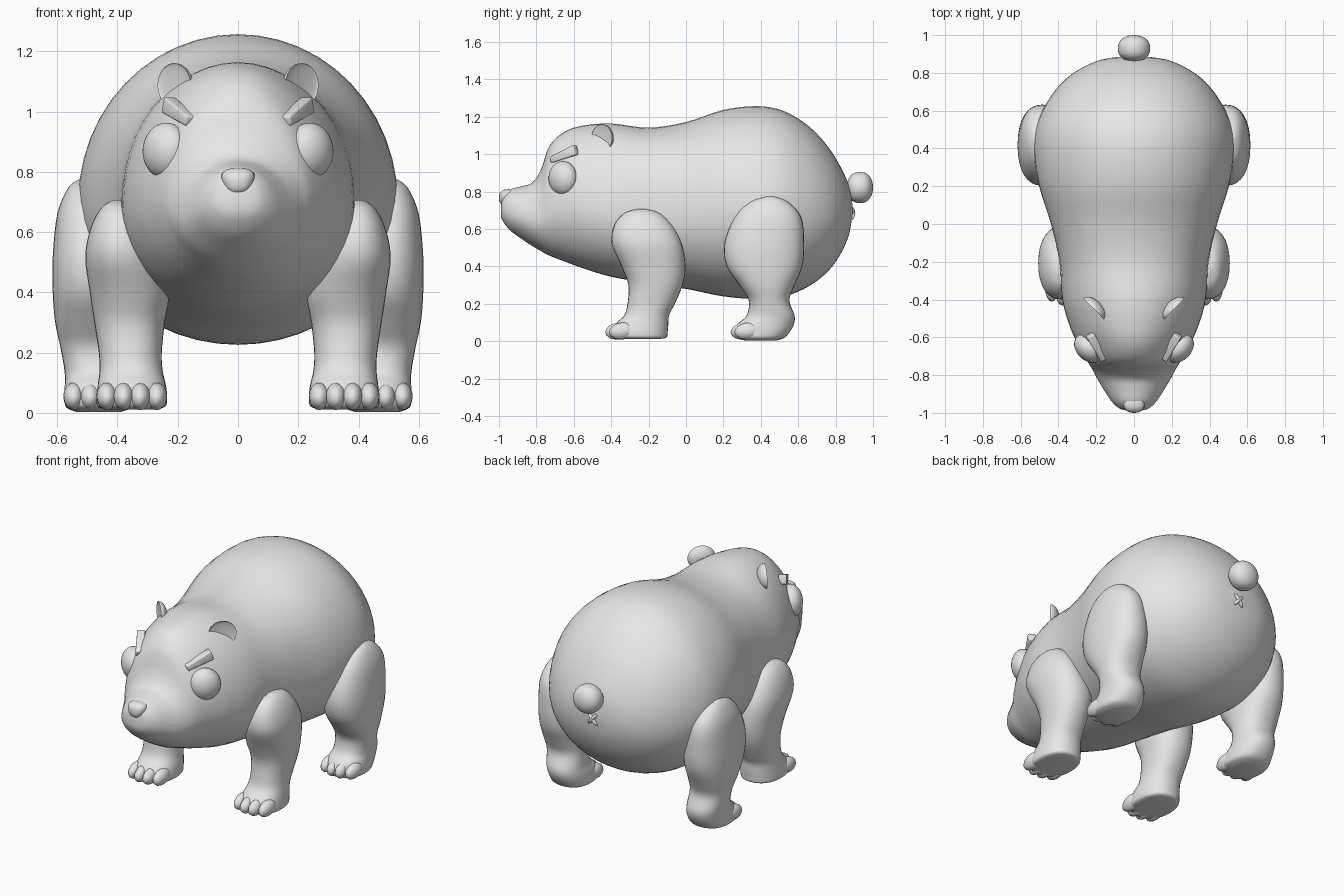
import bpy
import bmesh
from math import sin, cos, pi, radians, copysign
from mathutils import Matrix, Vector, Euler

default_cube = bpy.data.objects.get("Cube")
if default_cube:
    bpy.data.objects.remove(default_cube, do_unlink=True)

# One plain grey for the whole figure
GREY = (0.8, 0.8, 0.8, 1)
grey = bpy.data.materials.new("plain grey")
grey.use_nodes = True
grey.diffuse_color = GREY
grey.node_tree.nodes["Principled BSDF"].inputs["Base Color"].default_value = GREY


def finish(bm, name, mirrored=False):
    """Turn a bmesh into a smooth object, optionally mirrored across x."""
    bmesh.ops.recalc_face_normals(bm, faces=bm.faces)
    mesh = bpy.data.meshes.new(name)
    bm.to_mesh(mesh)
    bm.free()
    mesh.materials.append(grey)
    obj = bpy.data.objects.new(name, mesh)
    bpy.context.collection.objects.link(obj)
    bpy.ops.object.select_all(action='DESELECT')
    obj.select_set(True)
    bpy.context.view_layer.objects.active = obj
    bpy.ops.object.shade_smooth_by_angle(angle=radians(50))
    if mirrored:
        mirror = obj.modifiers.new("mirror", 'MIRROR')
        mirror.use_mirror_merge = False


def refine(rows, steps):
    """Catmull-Rom interpolation of a short list of section rows."""
    pts = [Vector(r) for r in rows]
    out = []
    for i in range(len(pts) - 1):
        a, b, c = pts[max(i - 1, 0)], pts[i], pts[i + 1]
        d = pts[min(i + 2, len(pts) - 1)]
        for k in range(steps):
            t = k / steps
            out.append(b + (c - a) * (t / 2)
                       + (a * 2 - b * 5 + c * 4 - d) * (t * t / 2)
                       + (b * 3 - a - c * 3 + d) * (t ** 3 / 2))
    return out + [pts[-1]]


def loft(bm, rows, section, sides, steps):
    """Skin a stack of closed sections and cap both ends."""
    rings = []
    for row in refine(rows, steps):
        rings.append([bm.verts.new(section(row, 2 * pi * i / sides))
                      for i in range(sides)])
    for low, high in zip(rings, rings[1:]):
        for i in range(sides):
            j = (i + 1) % sides
            bm.faces.new((low[i], low[j], high[j], high[i]))
    bm.faces.new(rings[0])
    bm.faces.new(rings[-1])


def ball(bm, centre, radii, turn=(0, 0, 0), shape=None, detail=24):
    """Add an ellipsoid, reshaped while still a unit sphere."""
    made = bmesh.ops.create_uvsphere(bm, u_segments=detail,
                                     v_segments=detail // 2, radius=1)
    place = Matrix.LocRotScale(Vector(centre),
                               Euler([radians(a) for a in turn]), Vector(radii))
    for v in made["verts"]:
        if shape:
            shape(v.co)
        v.co = place @ v.co


def rounded(value, power):
    return copysign(abs(value) ** power, value)


# Body and head: y, top, bottom, half width, fullness of the upper half
BODY = [
    (-.99, .72, .67, .025, 0), (-.978, .775, .64, .075, 0),
    (-.94, .812, .592, .118, 0), (-.88, .828, .548, .158, 0),
    (-.82, .85, .508, .194, 0), (-.775, .92, .482, .217, -.04),
    (-.73, 1.045, .458, .245, -.09), (-.65, 1.12, .427, .29, -.12),
    (-.55, 1.153, .39, .337, -.08), (-.4, 1.164, .345, .38, 0),
    (-.2, 1.142, .31, .395, .14), (0, 1.172, .28, .44, .14),
    (.2, 1.237, .24, .502, .06), (.38, 1.257, .226, .53, 0),
    (.52, 1.232, .238, .517, 0), (.65, 1.155, .29, .457, 0),
    (.75, 1.052, .365, .38, 0), (.82, .945, .455, .288, 0),
    (.87, .835, .565, .172, 0), (.89, .73, .68, .03, 0),
]


def body_section(row, a):
    y, top, bottom, half, fullness = row
    # The head is widest lower down than the rump
    t = min(1, max(0, (.3 - y) / .8))
    middle = bottom + (.46 - .04 * t * t * (3 - 2 * t)) * (top - bottom)
    up = max(0, sin(a))
    reach = top - middle if up else middle - bottom
    return (half * (1 + fullness * up ** 1.5) * cos(a), y,
            middle + reach * sin(a))


bm = bmesh.new()
loft(bm, BODY, body_section, 48, 4)
finish(bm, "body")

# Legs: z, front y, back y, inner x, outer x
FRONT_LEG = [
    (.707, -.26, -.22, .37, .41), (.685, -.33, -.14, .33, .45),
    (.62, -.383, -.072, .29, .487), (.52, -.397, -.022, .26, .507),
    (.4, -.345, -.003, .228, .492), (.3, -.308, -.018, .243, .477),
    (.2, -.313, -.06, .253, .462), (.14, -.33, -.09, .25, .46),
    (.095, -.375, -.094, .24, .465), (.05, -.4, -.098, .235, .47),
    (.02, -.39, -.105, .242, .465), (.012, -.34, -.15, .28, .43),
]
HIND_LEG = [
    (.775, .43, .47, .48, .53), (.745, .34, .545, .44, .565),
    (.66, .258, .617, .39, .6), (.52, .205, .632, .358, .615),
    (.4, .218, .622, .353, .615), (.3, .285, .58, .36, .607),
    (.22, .335, .553, .365, .59), (.14, .325, .58, .36, .576),
    (.095, .28, .578, .35, .575), (.05, .26, .555, .345, .576),
    (.018, .27, .525, .352, .57), (.003, .32, .48, .39, .535),
]


def leg_section(row, a):
    z, front, back, inner, outer = row
    return ((inner + outer) / 2 + (outer - inner) / 2 * rounded(cos(a), .88),
            (front + back) / 2 + (back - front) / 2 * rounded(sin(a), .88), z)


for name, rows, toe_x, toe_y in (("front", FRONT_LEG, .27, -.36),
                                 ("hind", HIND_LEG, .38, .31)):
    bm = bmesh.new()
    loft(bm, rows, leg_section, 32, 4)
    finish(bm, name + "_legs", True)
    bm = bmesh.new()
    for i in range(4):
        setback = .02 if i in (0, 3) else 0
        ball(bm, (toe_x + i * .055, toe_y + setback, .055),
             (.035, .072, .045), (8, 0, 0), detail=16)
    finish(bm, name + "_toes", True)

# Eyes
bm = bmesh.new()
ball(bm, (.239, -.657, .87), (.088, .066, .093), (0, -12, 45), detail=32)
finish(bm, "eyes", True)


# Cupped ears
def cup(co):
    if co.y < 0:
        co.y *= -.2


bm = bmesh.new()
ball(bm, (.212, -.45, 1.088), (.078, .045, .073), (0, 0, 45), cup, 32)
finish(bm, "ears", True)

# Slanted brows, taller at the outer end
bm = bmesh.new()
bmesh.ops.create_cube(bm, size=1)
for v in bm.verts:
    v.co.z *= 1 + .5 * v.co.x
    v.co = Vector((v.co.x * .16, v.co.y * .045, v.co.z * .045))
bmesh.ops.bevel(bm, geom=bm.edges[:], offset=.007, segments=3,
                profile=.5, affect='EDGES')
tilt = Matrix.Rotation(radians(59), 4, 'Z') @ Matrix.Rotation(radians(-20), 4, 'Y')
bmesh.ops.transform(bm, verts=bm.verts,
                    matrix=Matrix.Translation((.194, -.652, .996)) @ tilt)
finish(bm, "brows", True)


# Nose, wider at the top
def nose_shape(co):
    for i in range(3):
        co[i] = rounded(co[i], .8)
    co.x *= .88 + .22 * co.z


bm = bmesh.new()
ball(bm, (0, -.95, .767), (.06, .05, .046), shape=nose_shape)
finish(bm, "nose")


# Blunt tail and the small crossed crease beneath it
def blunt(co):
    co.y = rounded(co.y, .8)


bm = bmesh.new()
ball(bm, (0, .93, .822), (.085, .07, .083), shape=blunt, detail=32)
finish(bm, "tail")

bm = bmesh.new()
for angle in (40, -40):
    ball(bm, (0, .885, .685), (.012, .02, .045), (0, angle, 0), detail=16)
finish(bm, "tail_crease")
